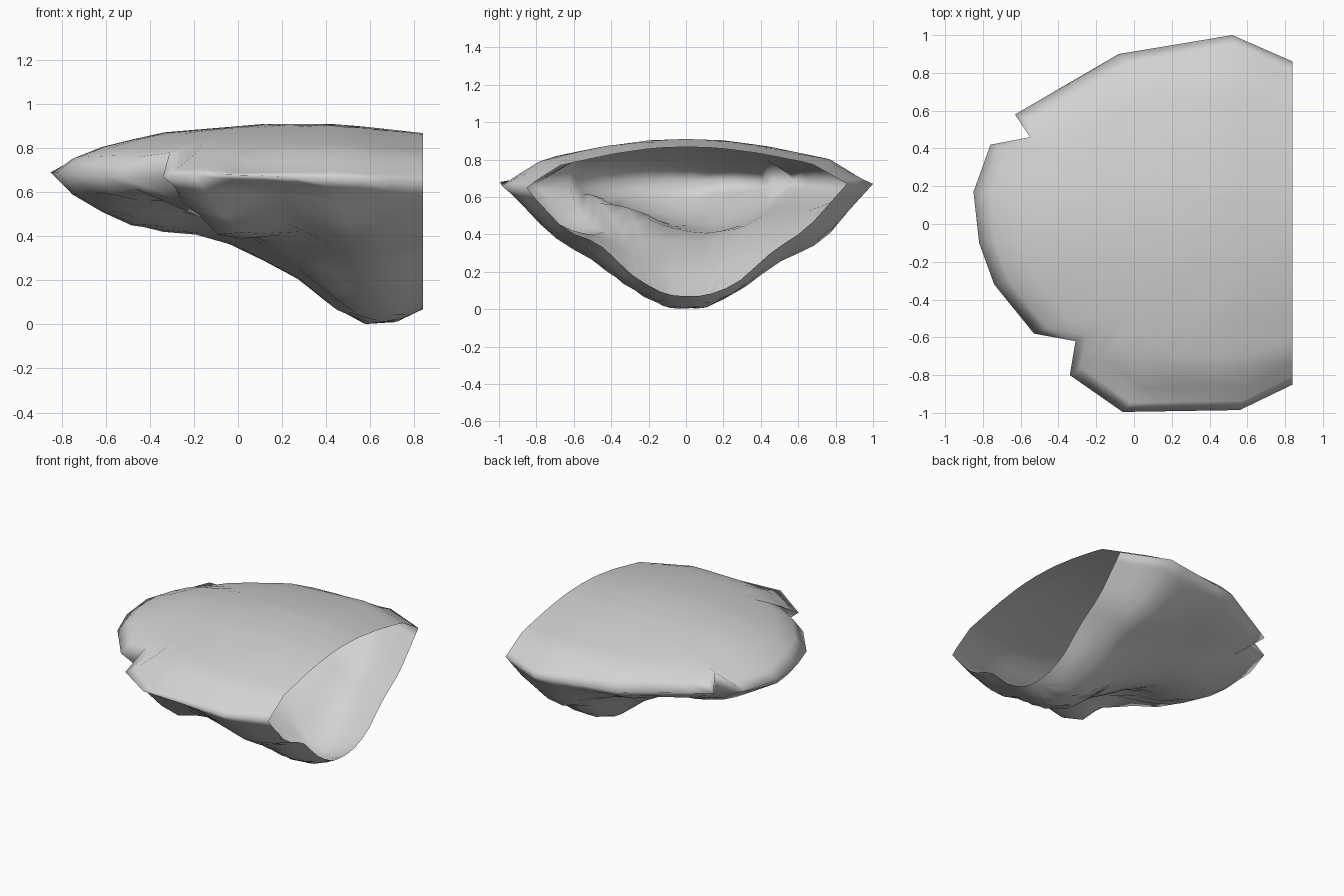
import bpy, bmesh
from math import exp
from mathutils import Vector

cube = bpy.data.objects.get("Cube")
if cube:
    bpy.data.objects.remove(cube)


def interp(table, v):
    """Piecewise linear lookup in a sorted list of pairs."""
    if v <= table[0][0]:
        return table[0][1]
    for (a, p), (b, q) in zip(table, table[1:]):
        if v <= b:
            return p + (q - p) * (v - a) / (b - a)
    return table[-1][1]


# Rim outline from the open end round to the open end: x, y, z
RIM = [(.84, .86, .67), (.52, 1, .67), (-.08, .9, .675), (-.63, .58, .69),
       (-.55, .46, .69), (-.76, .42, .68), (-.85, .17, .69), (-.82, -.1, .69),
       (-.74, -.32, .68), (-.53, -.58, .67), (-.31, -.62, .67),
       (-.34, -.8, .67), (-.06, -.995, .68), (.56, -.985, .66), (.84, -.85, .65)]
NOTCHES = (4, 10)
WIDTH = [(-.87, .1), (-.85, .2), (-.76, .41), (-.55, .63), (-.08, .95),
         (.54, .99), (.84, .86)]

# Crown and keel along the length, and their profiles across the width
CROWN = [(-.85, .7), (-.68, .79), (-.36, .87), (.12, .91), (.46, .91), (.84, .868)]
KEEL = [(-.85, .67), (-.77, .6), (-.53, .46), (-.17, .41), (.02, .34), (.32, .18),
        (.45, .06), (.58, 0), (.72, .01), (.84, .07)]
DOME = [(0, 1), (.2, .97), (.45, .83), (.78, .55), (1, 0)]
VEE = [(0, 0), (.12, .01), (.3, .15), (.5, .37), (.75, .6), (1, 1)]
RINGS = (0, .08, .16, .25, .34, .43, .52, .61, .7, .79, .87, .95, 1)

# Soft lobes and grooves of the underside: x, y, rise, radius
BUMPS = [(-.04, -.66, -.14, .2), (-.17, -.27, .08, .18), (-.32, -.5, .06, .13),
         (-.35, .25, -.04, .18), (.84, -.47, .04, .12), (.84, .28, -.03, .14),
         (.45, .74, -.05, .2)]


def crown_z(x, y, rim):
    return rim + (interp(CROWN, x) - rim) * interp(DOME, abs(y) / interp(WIDTH, x))


def keel_z(x, y, rim):
    low = interp(KEEL, x)
    z = low + (rim - low) * interp(VEE, abs(y) / interp(WIDTH, x))
    for bx, by, rise, radius in BUMPS:
        z += rise * exp(-((x - bx) ** 2 + (y - by) ** 2) / radius ** 2)
    return min(z, rim)


# Subdivide the long rim edges, leaving the notch edges straight
rim = []
for i, p in enumerate(RIM):
    rim.append((Vector(p), i in NOTCHES))
    if i + 1 < len(RIM) and i not in NOTCHES and i + 1 not in NOTCHES:
        q = Vector(RIM[i + 1])
        steps = max(1, round((q - Vector(p)).length / .15))
        rim += [(Vector(p).lerp(q, k / steps), False) for k in range(1, steps)]

bm = bmesh.new()


def sheet(height, notch_z, flip):
    """Fan of rings from the middle of the open end out to the rim."""
    columns = []
    for p, notch in rim:
        column = []
        for t in RINGS:
            x, y = .84 + (p.x - .84) * t, p.y * t
            z = height(x, y, p.z)
            if t == 1:
                z = notch_z if notch else p.z
            column.append(bm.verts.new((x, y, z)))
        columns.append(column)
    for a, b in zip(columns, columns[1:]):
        for j in range(len(RINGS) - 1):
            face = [a[j], a[j + 1], b[j + 1], b[j]]
            if j == 0:
                face = face[:3]
            bm.faces.new(face[::-1] if flip else face)
    return [c[-1] for c in columns]


top_edge = sheet(crown_z, .78, False)
low_edge = sheet(keel_z, .65, True)

# Upright walls inside the two notches
for i in range(len(rim) - 1):
    if rim[i][1] or rim[i + 1][1]:
        bm.faces.new([top_edge[i], low_edge[i], low_edge[i + 1], top_edge[i + 1]])
bmesh.ops.remove_doubles(bm, verts=bm.verts, dist=.0005)
bmesh.ops.recalc_face_normals(bm, faces=bm.faces)

mesh = bpy.data.meshes.new("hollow_shell")
bm.to_mesh(mesh)
bm.free()
shell = bpy.data.objects.new("hollow_shell", mesh)
bpy.context.collection.objects.link(shell)

grey = bpy.data.materials.new("plain_grey")
grey.use_nodes = True
colour = (.65, .65, .65, 1)
grey.diffuse_color = colour
grey.node_tree.nodes["Principled BSDF"].inputs["Base Color"].default_value = colour
mesh.materials.append(grey)
for face in mesh.polygons:
    face.use_smooth = True
